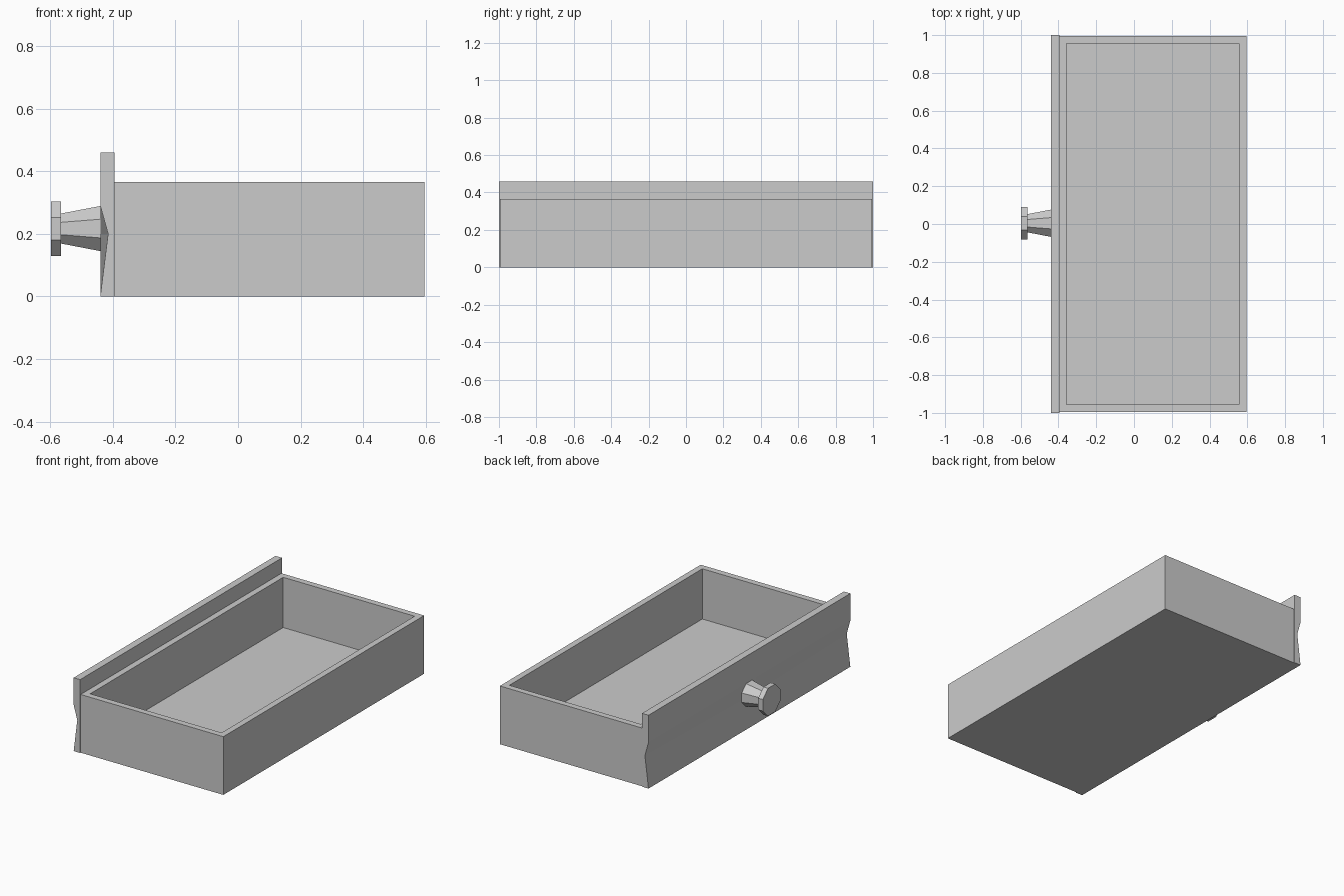
import bpy, bmesh, math
from mathutils import Matrix, Vector

cube = bpy.data.objects.get("Cube")
if cube:
    bpy.data.objects.remove(cube, do_unlink=True)

grey = bpy.data.materials.new("plain grey")
grey.use_nodes = True
grey.diffuse_color = (0.6, 0.6, 0.6, 1)
grey.node_tree.nodes["Principled BSDF"].inputs["Base Color"].default_value = (0.6, 0.6, 0.6, 1)


def finish(name, bm):
    bmesh.ops.recalc_face_normals(bm, faces=bm.faces)
    mesh = bpy.data.meshes.new(name)
    bm.to_mesh(mesh)
    bm.free()
    mesh.materials.append(grey)
    obj = bpy.data.objects.new(name, mesh)
    bpy.context.collection.objects.link(obj)
    return obj


PANEL_FRONT, PANEL_BACK = -0.44, -0.395
BOX_END, HALF_LENGTH = 0.595, 0.995
BOX_TOP, FLOOR, PANEL_TOP = 0.365, 0.05, 0.46
WALL = 0.055

# Tray: a block with its top inset and pushed down to the floor
bm = bmesh.new()
bmesh.ops.create_cube(bm, size=1)
size = Vector((BOX_END - PANEL_BACK, 2 * HALF_LENGTH, BOX_TOP))
bmesh.ops.scale(bm, vec=size, verts=bm.verts)
bmesh.ops.translate(bm, vec=((BOX_END + PANEL_BACK) / 2, 0, BOX_TOP / 2), verts=bm.verts)
bm.normal_update()
top = max(bm.faces, key=lambda f: f.normal.z)
bmesh.ops.inset_region(bm, faces=[top], thickness=WALL)
well = bmesh.ops.extrude_face_region(bm, geom=[top])
bmesh.ops.translate(bm, vec=(0, 0, FLOOR - BOX_TOP),
                    verts=[g for g in well["geom"] if isinstance(g, bmesh.types.BMVert)])
if top.is_valid:
    bmesh.ops.delete(bm, geom=[top], context="FACES")
finish("drawer_tray", bm)

# Face panel: a profile lofted along y, dented towards both ends
bm = bmesh.new()
rings = []
for y, dent in ((-1, 0.025), (-0.07, 0), (0.07, 0), (1, 0.025)):
    profile = [(PANEL_BACK, 0), (PANEL_FRONT, 0), (PANEL_FRONT + dent, 0.2),
               (PANEL_FRONT, 0.29), (PANEL_FRONT, PANEL_TOP), (PANEL_BACK, PANEL_TOP)]
    rings.append([bm.verts.new((x, y, z)) for x, z in profile])
for a, b in zip(rings, rings[1:]):
    for i in range(len(a)):
        j = (i + 1) % len(a)
        bm.faces.new((a[i], a[j], b[j], b[i]))
bm.faces.new(rings[0])
bm.faces.new(rings[-1])
finish("face_panel", bm)


# Knob: eight-sided tapered neck and flat head
def knob_part(name, x_outer, x_inner, r_outer, r_inner):
    bm = bmesh.new()
    flat_up = 1 / math.cos(math.pi / 8)
    bmesh.ops.create_cone(bm, cap_ends=True, segments=8, depth=x_inner - x_outer,
                          radius1=r_outer * flat_up, radius2=r_inner * flat_up)
    place = (Matrix.Translation(((x_outer + x_inner) / 2, 0.004, 0.217))
             @ Matrix.Rotation(math.pi / 2, 4, "Y")
             @ Matrix.Rotation(math.pi / 8, 4, "Z"))
    # Only turn the ring if its corners point straight up
    corner = max(abs(math.cos(math.atan2(v.co.y, v.co.x))) for v in bm.verts)
    if corner < 0.99:
        place = place @ Matrix.Rotation(-math.pi / 8, 4, "Z")
    bmesh.ops.transform(bm, matrix=place, verts=bm.verts)
    finish(name, bm)


knob_part("knob_neck", -0.565, PANEL_FRONT, 0.048, 0.072)
knob_part("knob_head", -0.597, -0.565, 0.087, 0.087)
